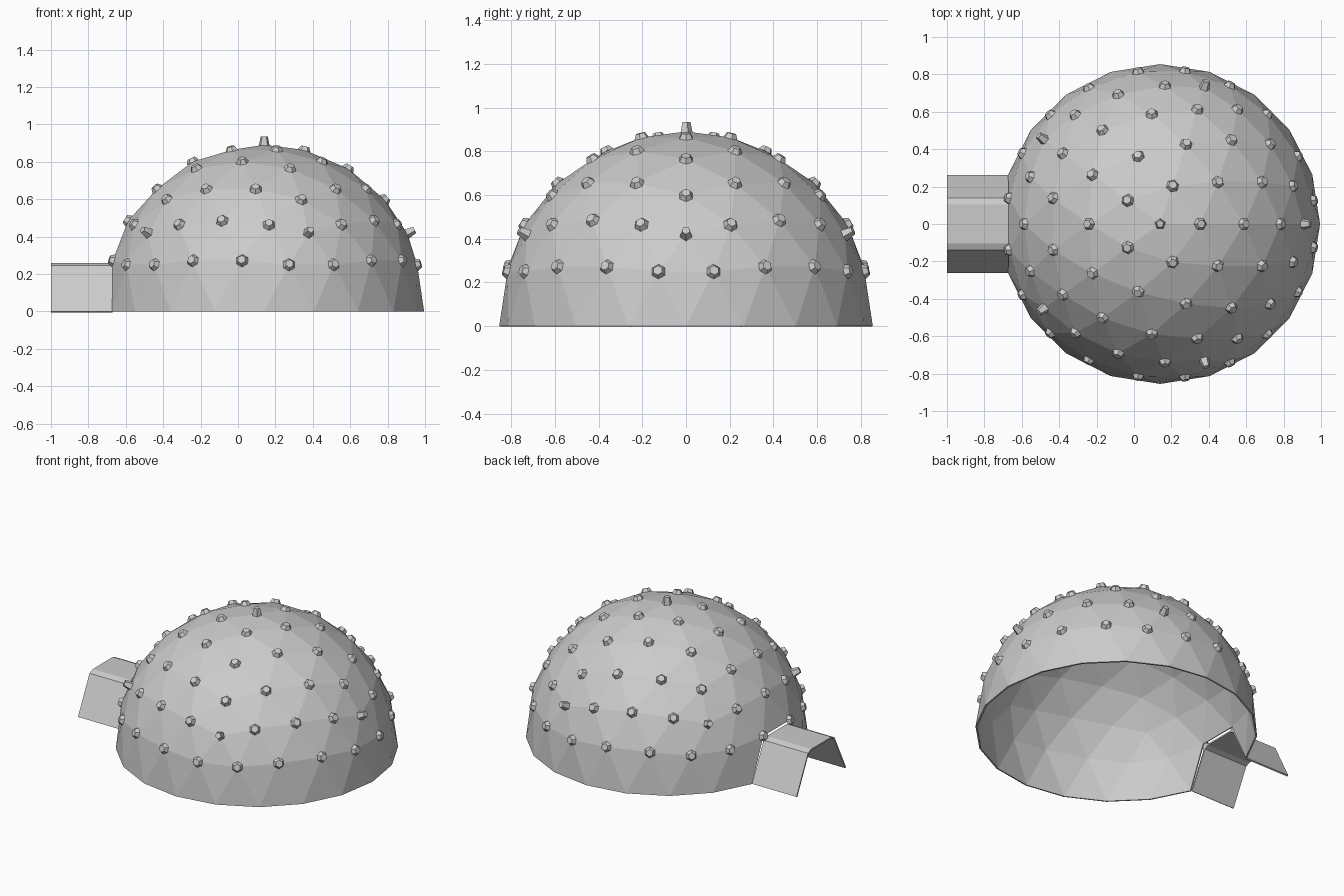
import bpy
import bmesh
from math import pi
from mathutils import Matrix, Vector

if "Cube" in bpy.data.objects:
    bpy.data.objects.remove(bpy.data.objects["Cube"])

RADIUS = 0.855
CENTRE = Vector((0.14, 0, 0.036))
SHELL = 0.01

grey = bpy.data.materials.new("light grey")
grey.use_nodes = True
grey.diffuse_color = (0.6, 0.6, 0.6, 1)
grey.node_tree.nodes["Principled BSDF"].inputs["Base Color"].default_value = (0.6, 0.6, 0.6, 1)


def make_object(name, bm, thickness=0):
    mesh = bpy.data.meshes.new(name)
    bm.to_mesh(mesh)
    bm.free()
    mesh.materials.append(grey)
    obj = bpy.data.objects.new(name, mesh)
    bpy.context.collection.objects.link(obj)
    if thickness:
        mod = obj.modifiers.new("thickness", "SOLIDIFY")
        mod.thickness = thickness
        mod.offset = -1
    return obj


def smooth(obj, angle):
    bpy.ops.object.select_all(action="DESELECT")
    obj.select_set(True)
    bpy.context.view_layer.objects.active = obj
    bpy.ops.object.shade_smooth_by_angle(angle=angle)


# Geodesic half sphere: each icosahedron edge is split in four
dome = bmesh.new()
bmesh.ops.create_icosphere(dome, subdivisions=1, radius=1)
corners = [v.co.normalized() for v in dome.verts]
bmesh.ops.subdivide_edges(dome, edges=dome.edges[:], cuts=3, use_grid_fill=True)
for v in dome.verts:
    v.co.normalize()
bmesh.ops.delete(dome, geom=[v for v in dome.verts if v.co.z < -0.05], context="VERTS")

# Doorway: the three triangles around one base vertex
door = min(dome.verts, key=lambda v: v.co.x + abs(v.co.z))
bmesh.ops.delete(dome, geom=[door], context="VERTS")

# Hubs: tall five-sided ones at the icosahedron corners, low six-sided ones elsewhere
hubs = bmesh.new()
for v in dome.verts:
    n = v.co.copy()
    if n.z < 0.05:
        continue
    tall = any((n - c).length < 0.01 for c in corners)
    sides, r1, r2, height = (5, 0.03, 0.02, 0.048) if tall else (6, 0.035, 0.022, 0.024)
    turn = n.to_track_quat("Z", "Y").to_matrix().to_4x4()
    place = Matrix.Translation(CENTRE + n * (RADIUS - 0.004 + height / 2))
    spin = Matrix.Rotation(pi if tall else 0, 4, "Z")
    bmesh.ops.create_cone(hubs, cap_ends=True, segments=sides, radius1=r1, radius2=r2,
                          depth=height, matrix=place @ turn @ spin)

# Place the dome and bring its base ring down to the floor
for v in dome.verts:
    base = v.co.z < 0.05
    v.co = CENTRE + v.co * RADIUS
    if base:
        v.co.z = 0
bmesh.ops.recalc_face_normals(dome, faces=dome.faces[:])
make_object("dome_shell", dome, SHELL)
make_object("panel_hubs", hubs)

# Entrance tunnel: open trapezoid section running out from the doorway
half = [(0.262, 0), (0.14, 0.245), (0.105, 0.26)]
section = half + [(-y, z) for y, z in reversed(half)]
tunnel = bmesh.new()
rings = [[tunnel.verts.new((x, y, z)) for y, z in section] for x in (-1, -0.672)]
for i in range(len(section) - 1):
    tunnel.faces.new((rings[0][i], rings[1][i], rings[1][i + 1], rings[0][i + 1]))
tunnel.normal_update()
if tunnel.faces[:][2].normal.z < 0:
    bmesh.ops.reverse_faces(tunnel, faces=tunnel.faces[:])
make_object("entrance_tunnel", tunnel, SHELL)
